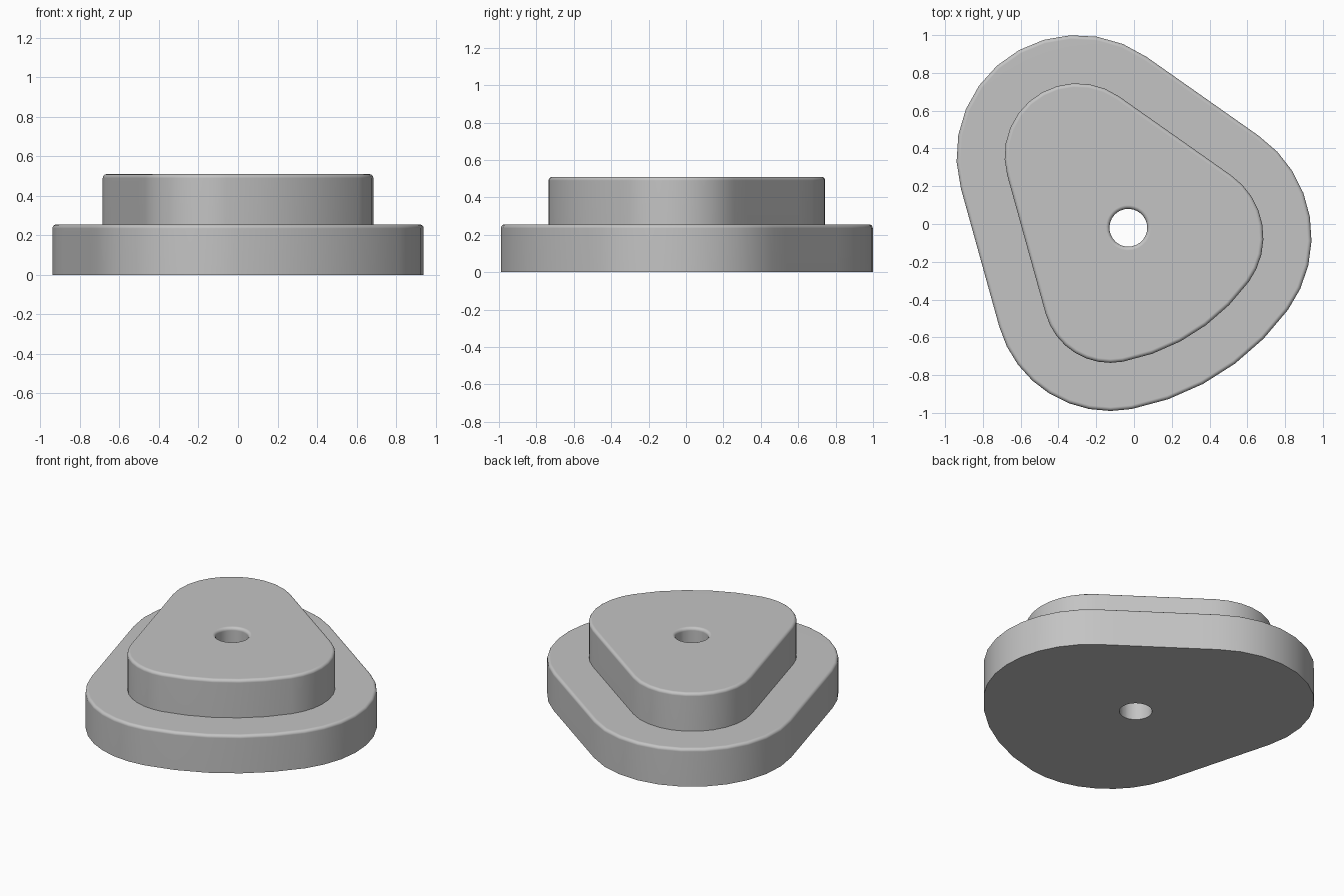
import bpy
import bmesh
from math import radians, cos, sin, atan2, pi
from mathutils import Vector

cube = bpy.data.objects.get("Cube")
if cube:
    bpy.data.objects.remove(cube, do_unlink=True)

STEP = 0.255      # thickness of each tier, and width of the ledge
TOP = 2 * STEP
ROUND = 0.02      # radius of the rounded rims
HOLE = Vector((-0.03, -0.02))
HOLE_R = 0.1

# Tangent arcs of the boss outline: centre, radius, start, end, segments
ARCS = [
    ((-0.30, 0.36), 0.385, 55, 195.5, 11),
    ((-0.125, -0.379), 0.356, 195.5, 280.7, 8),
    ((-0.258, 0.3225), 1.07, 280.7, 324.1, 5),
    ((0.285, -0.07), 0.40, 324.1, 415, 8),
]
STRAIGHT = 6      # subdivisions along the straight sides


def outline(offset):
    """Rounded three-cornered outline, grown outward by offset."""
    arcs = []
    for centre, radius, start, end, count in ARCS:
        angles = [radians(start + (end - start) * i / count) for i in range(count + 1)]
        arcs.append([Vector(centre) + (radius + offset) * Vector((cos(a), sin(a)))
                     for a in angles])
    points = []
    for arc, following in zip(arcs, arcs[1:] + arcs[:1]):
        points += arc
        gap = following[0] - arc[-1]
        if gap.length > 0.1:
            points += [arc[-1] + gap * i / STRAIGHT for i in range(1, STRAIGHT)]
        else:
            points.pop()      # shared tangent point
    return points


def hole_ring(radius):
    """Circle whose points face those of the boss outline."""
    ring = []
    for p in outline(0):
        d = p - HOLE
        a = atan2(d.y, d.x)
        ring.append(HOLE + radius * Vector((cos(a), sin(a))))
    return ring


def rounded_rim(offset, height):
    """Rings of a rounded upper edge."""
    rings = []
    for i in range(5):
        a = pi / 2 * i / 4
        rings.append((outline(offset - ROUND + ROUND * cos(a)),
                      height - ROUND + ROUND * sin(a)))
    return rings


# Closed loop of rings: base, ledge, boss, hole and underside
rings = [(outline(STEP), 0)]
rings += rounded_rim(STEP, STEP)
rings += [(outline(0), STEP)]
rings += rounded_rim(0, TOP)
for i in range(4):
    a = pi / 2 * i / 3
    rings.append((hole_ring(HOLE_R + ROUND * (1 - sin(a))), TOP - ROUND * (1 - cos(a))))
rings += [(hole_ring(HOLE_R), 0)]

bm = bmesh.new()
loops = [[bm.verts.new((p.x, p.y, z)) for p in points] for points, z in rings]
for lower, upper in zip(loops, loops[1:] + loops[:1]):
    n = len(lower)
    for i in range(n):
        j = (i + 1) % n
        bm.faces.new((lower[i], lower[j], upper[j], upper[i]))
bmesh.ops.recalc_face_normals(bm, faces=bm.faces)
mesh = bpy.data.meshes.new("stepped_cam_plate")
bm.to_mesh(mesh)
bm.free()

# Plain grey material
grey = bpy.data.materials.new("plain grey")
grey.use_nodes = True
colour = (0.55, 0.55, 0.55, 1)
grey.diffuse_color = colour
grey.node_tree.nodes["Principled BSDF"].inputs["Base Color"].default_value = colour
mesh.materials.append(grey)

plate = bpy.data.objects.new("stepped_cam_plate", mesh)
bpy.context.collection.objects.link(plate)
bpy.ops.object.select_all(action="DESELECT")
plate.select_set(True)
bpy.context.view_layer.objects.active = plate
bpy.ops.object.shade_smooth_by_angle(angle=radians(35))

# Keep the broad faces evenly shaded
weighted = plate.modifiers.new("weighted_normals", "WEIGHTED_NORMAL")
weighted.keep_sharp = True
